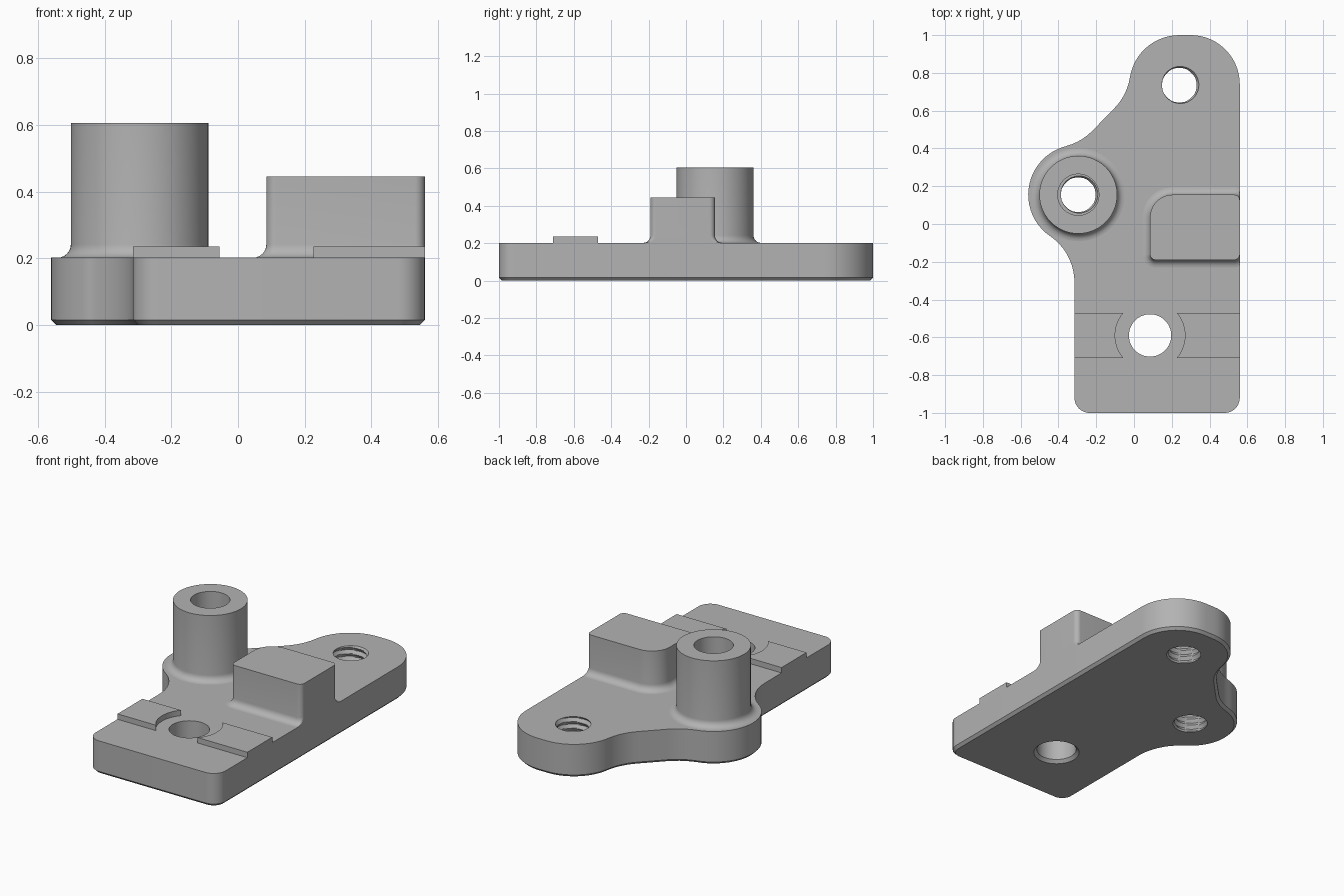
import bpy, bmesh
from math import sin, cos, radians, pi

if "Cube" in bpy.data.objects:
    bpy.data.objects.remove(bpy.data.objects["Cube"])

GREY = (0.45, 0.45, 0.45, 1)
metal = bpy.data.materials.new("plain grey metal")
metal.use_nodes = True
metal.diffuse_color = GREY
metal.node_tree.nodes["Principled BSDF"].inputs["Base Color"].default_value = GREY

TOP = 0.202          # upper face of the base plate
EDGE = 0.56          # straight right-hand edge
FILLET = 0.04


def outline(arcs, grow=0.0):
    """Points along tangent arcs (x, y, radius, start, end); clockwise arcs are hollow."""
    pts = []
    for x, y, r, a, b in arcs:
        rad = r + grow if b > a else r - grow
        n = max(4, int(abs(b - a) / 6))
        for i in range(n + 1):
            t = radians(a + (b - a) * i / n)
            pts.append((x + rad * cos(t), y + rad * sin(t)))
    if abs(pts[0][0] - pts[-1][0]) + abs(pts[0][1] - pts[-1][1]) < 1e-5:
        pts.pop()
    return pts


def skin(name, rings, hollow=False):
    """Join equal rings of points into a solid, capped or wrapped round a bore."""
    bm = bmesh.new()
    loops = [[bm.verts.new(p) for p in ring] for ring in rings]
    pairs = list(zip(loops, loops[1:]))
    if hollow:
        pairs.append((loops[-1], loops[0]))
    else:
        bm.faces.new(loops[0])
        bm.faces.new(loops[-1])
    for low, high in pairs:
        for i in range(len(low)):
            j = (i + 1) % len(low)
            bm.faces.new((low[i], low[j], high[j], high[i]))
    bmesh.ops.recalc_face_normals(bm, faces=bm.faces)
    mesh = bpy.data.meshes.new(name)
    bm.to_mesh(mesh)
    bm.free()
    mesh.materials.append(metal)
    obj = bpy.data.objects.new(name, mesh)
    bpy.context.collection.objects.link(obj)
    return obj


def loft(name, arcs, levels, hollow=False, limit=9):
    return skin(name, [[(min(x, limit), y, z) for x, y in outline(arcs, d)]
                       for z, d in levels], hollow)


def fillet_levels():
    """Height and growth for a quarter-round foot on the plate."""
    return [(TOP + FILLET * (1 - cos(t)), FILLET * (1 - sin(t)))
            for t in (pi / 2 * i / 6 for i in range(7))]


def circle(x, y, r):
    return [(x, y, r, 0, 360)]


def thread(name, x, y, minor=0.091, depth=0.014, pitch=0.04, sides=40):
    """Helical cutter for a tapped hole."""
    rings = []
    for k in range(57):
        z = -0.02 + k * pitch / 8 
        ring = []
        for i in range(sides):
            turn = i / sides
            wave = abs(((z / pitch - turn) % 1) * 2 - 1)
            r = minor + depth * wave
            ring.append((x + r * cos(2 * pi * turn), y + r * sin(2 * pi * turn), z))
        rings.append(ring)
    return skin(name, rings)


def smooth(obj):
    bpy.ops.object.select_all(action='DESELECT')
    obj.select_set(True)
    bpy.context.view_layer.objects.active = obj
    bpy.ops.object.shade_smooth_by_angle(angle=radians(30))


def cut(obj, cutter):
    mod = obj.modifiers.new("hole", 'BOOLEAN')
    mod.operation, mod.solver, mod.object = 'DIFFERENCE', 'EXACT', cutter
    bpy.context.view_layer.objects.active = obj
    bpy.ops.object.modifier_apply(modifier=mod.name)
    bpy.data.objects.remove(cutter)


# Base plate with a chamfered underside
BOSS = (-0.295, 0.155)
LUG = (0.24, 0.735)
BOLT = (0.085, -0.59)
plate_arcs = [
    (-0.235, -0.92, 0.08, 180, 270),
    (0.48, -0.92, 0.08, 270, 360),
    (0.30, 0.74, 0.26, 0, 90),
    (*LUG, 0.265, 90, 171),
    (-0.318, 0.823, 0.30, -9, -45),
    (-0.435, 0.703, 0.30, -45, -75.7),
    (*BOSS, 0.265, 104.3, 235.5),
    (-0.614, -0.31, 0.299, 55.5, 0),
]
plate = loft("base_plate", plate_arcs, [(0, -0.016), (0.016, 0), (TOP, 0)])

# Tapped holes and the plain bolt hole with its lower countersink
cut(plate, thread("lug_thread_cutter", *LUG))
cut(plate, thread("boss_thread_cutter", *BOSS))
cut(plate, loft("bolt_hole_cutter", circle(*BOLT, 0.112),
                [(-0.01, 0.028), (0.018, 0), (0.25, 0)]))
smooth(plate)

# Hollow round boss with a filleted foot
boss = loft("round_boss", circle(*BOSS, 0.206),
            [(0.19, FILLET)] + fillet_levels() + [(0.605, 0), (0.605, -0.097), (0.19, -0.097)],
            hollow=True)
smooth(boss)

# Stop block, one large rounded corner, flush with the plate edge
block_arcs = [
    (0.115, -0.16, 0.03, 180, 270),
    (0.53, -0.16, 0.03, 270, 360),
    (0.53, 0.125, 0.03, 0, 90),
    (0.205, 0.035, 0.12, 90, 180),
]
smooth(loft("stop_block", block_arcs, fillet_levels() + [(0.445, 0)], limit=EDGE))

# Raised pads on both sides of the bolt hole, hollowed round it
for name, side, end in (("left_pad", 1, EDGE), ("right_pad", -1, -0.315)):
    half, r = 0.12, 0.185
    ring = [(end, BOLT[1] - half), (end, BOLT[1] + half)]
    for i in range(17):
        y = half - 2 * half * i / 16
        ring.append((BOLT[0] + side * (r * r - y * y) ** 0.5, BOLT[1] + y))
    smooth(skin(name, [[(x, y, z) for x, y in ring] for z in (TOP, 0.235)]))
